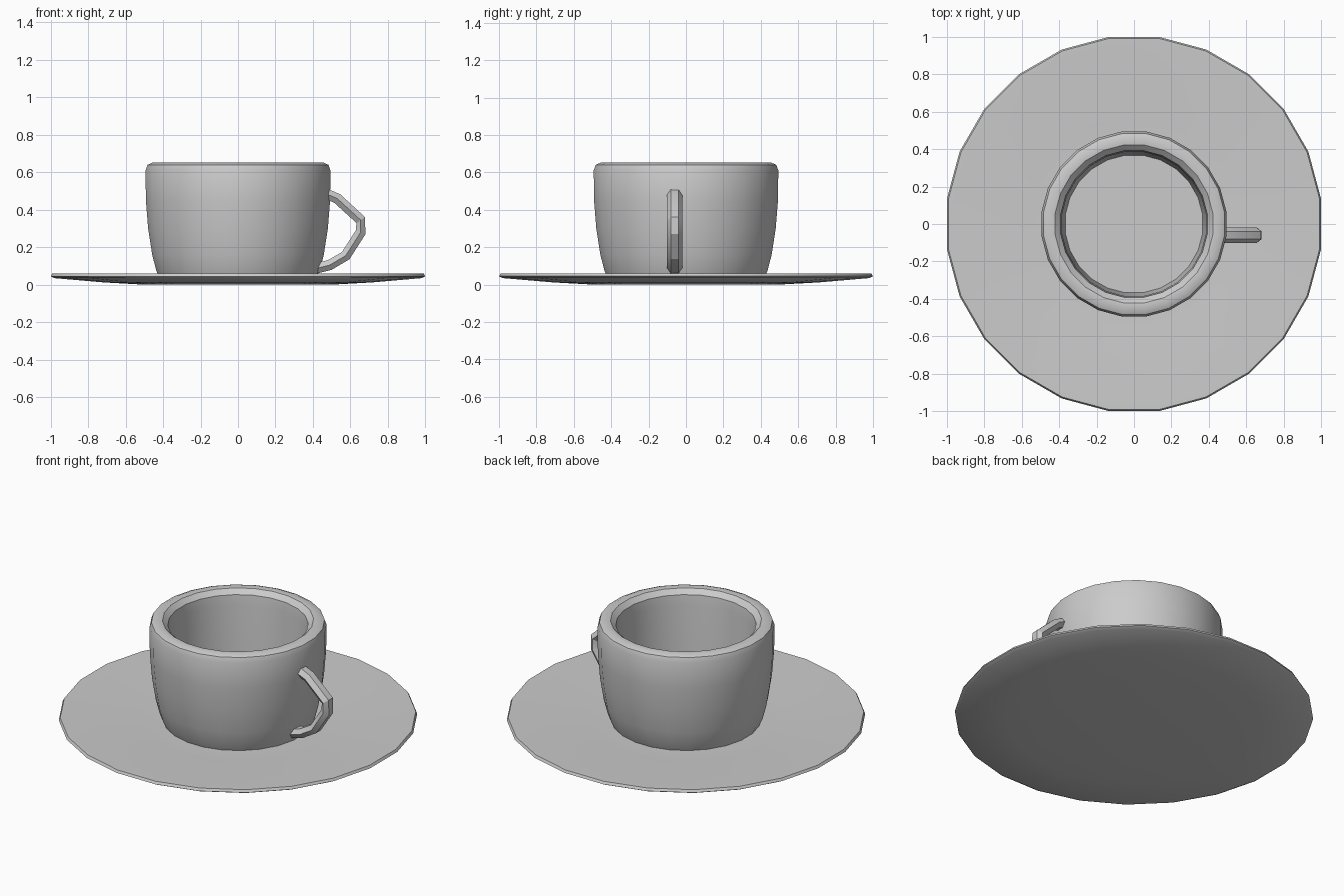
import bpy, bmesh, math
from mathutils import Vector

cube = bpy.data.objects.get("Cube")
if cube:
    bpy.data.objects.remove(cube, do_unlink=True)

# One plain glaze for everything
glaze = bpy.data.materials.new("grey glaze")
glaze.use_nodes = True
colour = (0.6, 0.6, 0.6, 1)
glaze.diffuse_color = colour
glaze.node_tree.nodes["Principled BSDF"].inputs["Base Color"].default_value = colour


def build(name, rings, angle):
    """Skin a series of equal rings, closing both ends with a cap."""
    bm = bmesh.new()
    loops = [[bm.verts.new(p) for p in ring] for ring in rings]
    for a, b in zip(loops, loops[1:]):
        for i in range(len(a)):
            j = (i + 1) % len(a)
            bm.faces.new((a[i], a[j], b[j], b[i]))
    bm.faces.new(loops[0])
    bm.faces.new(loops[-1])
    bmesh.ops.recalc_face_normals(bm, faces=bm.faces)
    mesh = bpy.data.meshes.new(name)
    bm.to_mesh(mesh)
    bm.free()
    mesh.materials.append(glaze)
    obj = bpy.data.objects.new(name, mesh)
    bpy.context.collection.objects.link(obj)
    bpy.ops.object.select_all(action='DESELECT')
    obj.select_set(True)
    bpy.context.view_layer.objects.active = obj
    bpy.ops.object.shade_smooth_by_angle(angle=math.radians(angle))
    return obj


def lathe(name, profile, sides, angle=35):
    turns = [math.tau * (i + 0.5) / sides for i in range(sides)]
    return build(name, [[(r * math.cos(t), r * math.sin(t), z) for t in turns]
                        for r, z in profile], angle)


# Saucer: shallow dish with a thin raised rim
lathe("saucer", [(0.5, 0), (0.72, 0.012), (0.99, 0.035), (1.008, 0.045),
                 (1.0, 0.06), (0.97, 0.06), (0.56, 0.035), (0.45, 0.033)], 24)

# Cup: rounded outer wall, rolled lip, then the inside wall and floor
lathe("cup", [(0.42, 0.03), (0.44, 0.075), (0.462, 0.16), (0.484, 0.3),
              (0.496, 0.45), (0.498, 0.61), (0.487, 0.64), (0.46, 0.652),
              (0.425, 0.648), (0.395, 0.62), (0.388, 0.56), (0.385, 0.3),
              (0.37, 0.13)], 24)

# Handle: faceted bar bent from the upper wall out and down to the foot
path = [Vector((x, -0.06, z)) for x, z in
        ((0.46, 0.49), (0.53, 0.46), (0.655, 0.345), (0.655, 0.28),
         (0.575, 0.155), (0.49, 0.105), (0.41, 0.085))]
rings = []
for i, p in enumerate(path):
    along = (path[min(i + 1, len(path) - 1)] - path[max(i - 1, 0)]).normalized()
    side = Vector((0, 1, 0))
    out = along.cross(side)
    rings.append([p + side * 0.042 * math.cos(t) + out * 0.032 * math.sin(t)
                  for t in (math.tau * k / 6 for k in range(6))])
build("handle", rings, 25)
